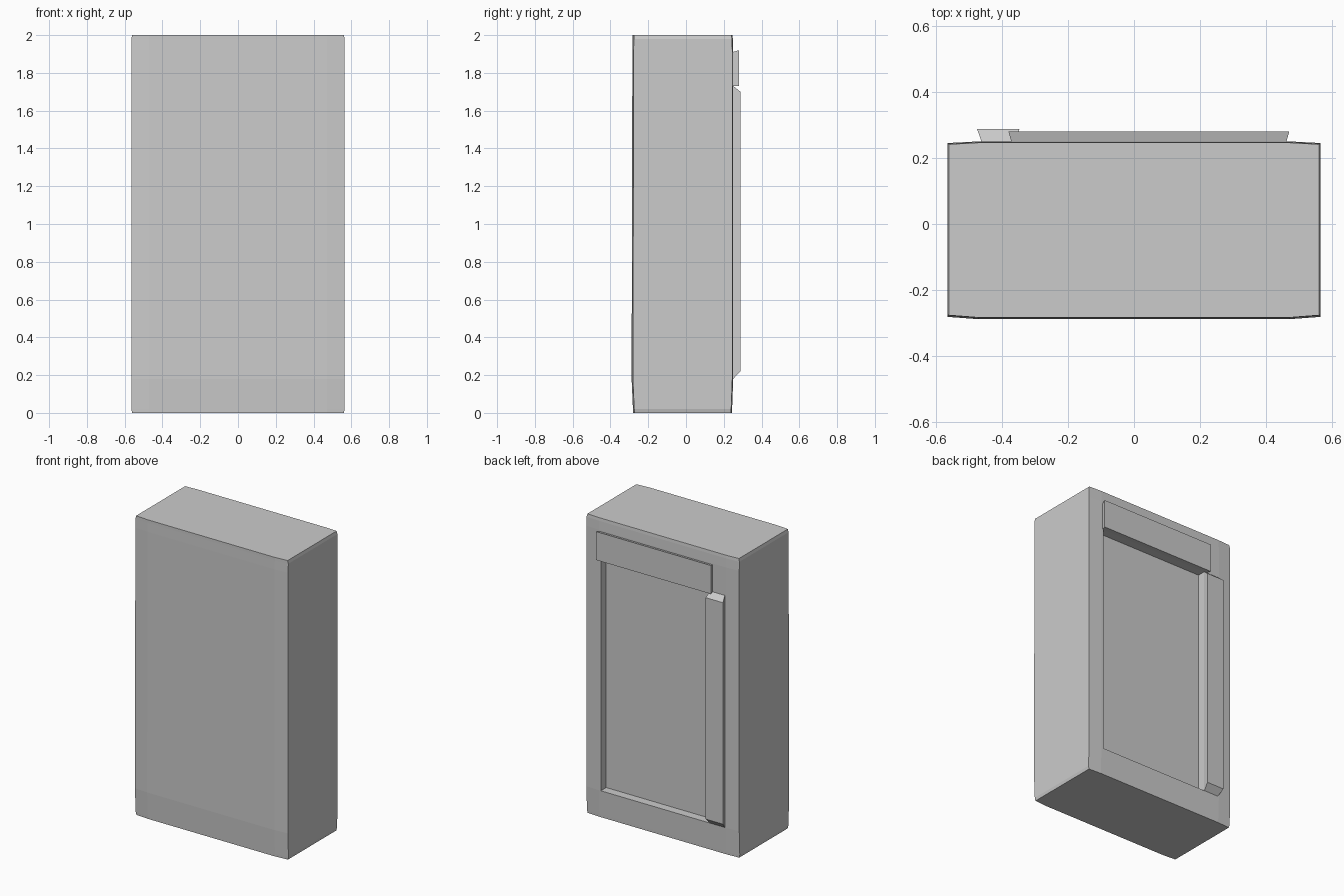
import bpy, bmesh

if "Cube" in bpy.data.objects:
    bpy.data.objects.remove(bpy.data.objects["Cube"])


def loft(name, rings):
    """Closed solid through a stack of matching rings, capped at both ends."""
    bm = bmesh.new()
    loops = [[bm.verts.new(p) for p in ring] for ring in rings]
    n = len(loops[0])
    for a, b in zip(loops, loops[1:]):
        for i in range(n):
            j = (i + 1) % n
            bm.faces.new((a[i], a[j], b[j], b[i]))
    bm.faces.new(loops[0][::-1])
    bm.faces.new(loops[-1])
    bmesh.ops.recalc_face_normals(bm, faces=bm.faces)
    mesh = bpy.data.meshes.new(name)
    bm.to_mesh(mesh)
    bm.free()
    obj = bpy.data.objects.new(name, mesh)
    bpy.context.collection.objects.link(obj)
    return obj


def tapered_box(name, base, outer):
    """Box along y; base and outer are (x0, x1, z0, z1, y)."""
    return loft(name, [[(x0, y, z0), (x1, y, z0), (x1, y, z1), (x0, y, z1)]
                       for x0, x1, z0, z1, y in (base, outer)])


# Cabinet body, slightly bulged front and back: z, half width, front y, back y
sections = [
    (0.0, 0.560, -0.280, 0.243),
    (0.02, 0.565, -0.281, 0.244),
    (0.18, 0.565, -0.288, 0.250),
    (1.92, 0.565, -0.284, 0.250),
    (1.98, 0.565, -0.283, 0.248),
    (2.0, 0.560, -0.283, 0.246),
]
rings = []
for z, w, f, b in sections:
    xi, df, db = 0.47, 0.007, 0.005
    rings.append([(-w, f + df, z), (-xi, f, z), (xi, f, z), (w, f + df, z),
                  (w, b - db, z), (xi, b, z), (-xi, b, z), (-w, b - db, z)])
body = loft("cabinet_body", rings)

# Rear recess
cutter = tapered_box("recess_cutter", (-0.355, 0.455, 0.18, 1.732, 0.193),
                     (-0.355, 0.455, 0.18, 1.732, 0.40))
cutter.hide_render = True
mod = body.modifiers.new("recess", "BOOLEAN")
mod.operation = "DIFFERENCE"
mod.solver = "EXACT"
mod.object = cutter
bpy.context.view_layer.objects.active = body
bpy.ops.object.modifier_apply(modifier=mod.name)
bpy.data.objects.remove(cutter)

# Raised plate across the top of the back
tapered_box("rear_top_plate", (-0.37, 0.46, 1.732, 1.91, 0.245),
            (-0.38, 0.47, 1.73, 1.92, 0.28))

# Upright bar beside the recess
tapered_box("rear_side_bar", (-0.46, -0.355, 0.175, 1.735, 0.245),
            (-0.475, -0.347, 0.22, 1.70, 0.288))
